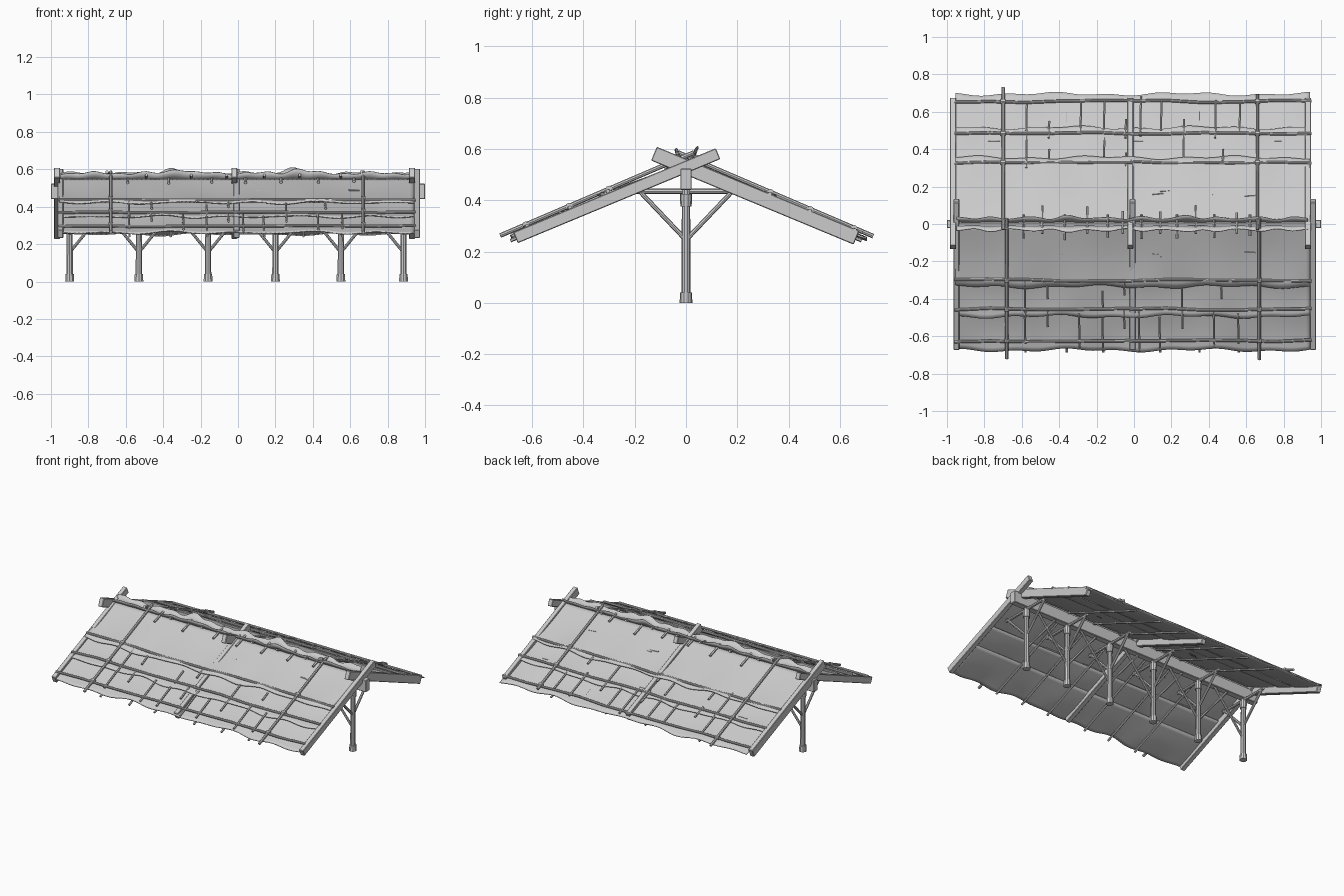
import bpy, bmesh, random
from math import sin, cos, pi, exp
from mathutils import Vector, Matrix

if "Cube" in bpy.data.objects:
    bpy.data.objects.remove(bpy.data.objects["Cube"])

random.seed(4)
SLOPE, RIDGE = 0.43, 0.55

def roof(y):
    return RIDGE - SLOPE * abs(y)

def finish(bm, name, smooth=True):
    bmesh.ops.recalc_face_normals(bm, faces=bm.faces)
    me = bpy.data.meshes.new(name)
    bm.to_mesh(me)
    bm.free()
    ob = bpy.data.objects.new(name, me)
    bpy.context.collection.objects.link(ob)
    if smooth:
        bpy.context.view_layer.objects.active = ob
        ob.select_set(True)
        bpy.ops.object.shade_smooth_by_angle(angle=0.6)
        ob.select_set(False)
    return ob

def rod(bm, a, b, r1, r2=None, sides=8):
    # tapered round pole from a to b
    a, b = Vector(a), Vector(b)
    d = b - a
    m = Matrix.Translation((a + b) / 2) @ d.to_track_quat('Z', 'Y').to_matrix().to_4x4()
    bmesh.ops.create_cone(bm, cap_ends=True, segments=sides, radius1=r1,
                          radius2=r1 if r2 is None else r2, depth=d.length, matrix=m)

def beam(name, a, b, w, h):
    # squared timber from a to b, lightly bevelled
    a, b = Vector(a), Vector(b)
    d = b - a
    m = (Matrix.Translation((a + b) / 2) @ d.to_track_quat('Y', 'Z').to_matrix().to_4x4()
         @ Matrix.Diagonal((w, d.length, h, 1)))
    bm = bmesh.new()
    bmesh.ops.create_cube(bm, size=1, matrix=m)
    bmesh.ops.bevel(bm, geom=bm.edges[:], offset=0.003, segments=1, affect='EDGES')
    return finish(bm, name, False)

def sheet(name, nu, nv, func, thick):
    # grid surface from func(u, v), thickened
    bm = bmesh.new()
    g = [[bm.verts.new(func(i / nu, j / nv)) for j in range(nv + 1)] for i in range(nu + 1)]
    for i in range(nu):
        for j in range(nv):
            bm.faces.new((g[i][j], g[i + 1][j], g[i + 1][j + 1], g[i][j + 1]))
    ob = finish(bm, name)
    s = ob.modifiers.new('thickness', 'SOLIDIFY')
    s.thickness, s.offset = thick, 0
    return ob

# ridge beam
beam('ridge_beam', (-1, 0, 0.482), (1, 0, 0.482), 0.044, 0.082)

# posts with foot, collar, braces and tie rods
posts = [-0.90, -0.53, -0.16, 0.20, 0.55, 0.885]
for k, x in enumerate(posts):
    bm = bmesh.new()
    rod(bm, (x, 0, 0.02), (x, 0, 0.45), 0.018, 0.016, 10)
    rod(bm, (x, 0, 0), (x, 0, 0.04), 0.025, 0.023, 10)
    rod(bm, (x, 0, 0.375), (x, 0, 0.425), 0.022, 0.024, 10)
    finish(bm, 'post')
    bm = bmesh.new()
    for s in (-1, 1):
        rod(bm, (x, 0, 0.245), (x, s * 0.19, 0.445), 0.009)
        if 0 <= k + s < len(posts):
            rod(bm, (x, 0, 0.155), (x + s * 0.235, 0, 0.445), 0.008)
    rod(bm, (x, -0.2, 0.435), (x, 0.2, 0.435), 0.01)
    finish(bm, 'post_braces')

# crossed rafters at both ends and the middle
for s, xs, h in ((-1, (-0.95, -0.008, 0.957), 0.046), (1, (-0.968, -0.02, 0.93), 0.058)):
    for x in xs:
        beam('rafter', (x, -s * 0.125, 0.53 + 0.125 * 0.415),
             (x, s * 0.665, 0.53 - 0.665 * 0.415), 0.032, h)

# overlapping roof cloths on each slope: (start, end) distance from ridge, lift at lower edge
layers = [(0.44, 0.675, 0.002), (0.285, 0.495, 0.010), (0.0, 0.335, 0.016)]
for s in (-1, 1):
    shift = 0.02 * (s > 0)
    for k, (y0, y1, lift) in enumerate(layers):
        p, q = random.uniform(0, 6), random.uniform(0, 6)
        def cloth(u, v):
            x = -0.955 + 1.897 * u
            edge = 0.006 * sin(9 * x + p) + 0.005 * sin(23 * x + q)
            y = y0 + (y1 + shift - y0 + edge) * v
            sag = -0.006 * sin(pi * v) * (1 + 0.6 * sin(8 * x + q))
            flutter = 0.005 * v * v * sin(17 * x + p)
            return (x, s * y, roof(y) + lift * v - 0.004 * (1 - v) * (y0 > 0) + sag + flutter)
        sheet('roof_cloth', 80, 10, cloth, 0.006)

# horizontal battens holding the lower edges, in two slightly bent halves
for s in (-1, 1):
    bm = bmesh.new()
    for d in (0.30, 0.455, 0.625):
        d += 0.03 * (s > 0)
        for x0, x1 in ((-0.96, -0.01), (-0.02, 0.95)):
            n = 5
            pts = []
            for i in range(n + 1):
                y = d + random.uniform(-0.006, 0.006)
                pts.append((x0 + (x1 - x0) * i / n, s * y, roof(y) + 0.016))
            for a, b in zip(pts, pts[1:]):
                rod(bm, a, b, 0.008)
    finish(bm, 'roof_battens')

# long poles running down each slope, with rope knots at the battens
for s, xs in ((-1, ((-0.68, 0.72), (0.67, 0.725))), (1, ((-0.70, 0.73), (0.66, 0.69)))):
    bm = bmesh.new()
    for x, end in xs:
        rod(bm, (x, -s * 0.03, roof(0) + 0.036), (x, s * end, roof(end) + 0.024), 0.009)
        for d in (0.30, 0.455, 0.625):
            y = d + 0.03 * (s > 0)
            rod(bm, (x - 0.013, s * y, roof(y) + 0.022), (x + 0.013, s * y, roof(y) + 0.022), 0.014)
    finish(bm, 'slope_poles')

# short sticks: (x, first batten row, start, end)
sticks = [(-0.58, 0.30, 0.50), (-0.46, 0.46, 0.55), (-0.46, 0.33, 0.40), (-0.58, 0.50, 0.64),
          (-0.29, 0.48, 0.66), (-0.165, 0.36, 0.46), (-0.165, 0.50, 0.66), (-0.05, 0.31, 0.38),
          (-0.05, 0.46, 0.56), (0.03, 0.47, 0.68), (0.14, 0.50, 0.66), (0.26, 0.34, 0.56),
          (0.43, 0.46, 0.66), (0.47, 0.34, 0.40), (0.56, 0.48, 0.64)]
for s in (-1, 1):
    bm = bmesh.new()
    for x, a, b in sticks:
        x += 0.004 * s
        rod(bm, (x, s * a, roof(a) + 0.012), (x + 0.003, s * b, roof(b) + 0.012), 0.0065, sides=6)
    finish(bm, 'short_sticks')

# thin support poles under the cloth, poking out slightly at the eaves
for s in (-1, 1):
    bm = bmesh.new()
    for x in (-0.58, -0.36, -0.165, 0.14, 0.35, 0.56):
        rod(bm, (x, 0, roof(0) - 0.022), (x, s * 0.685, roof(0.685) - 0.013), 0.007, sides=6)
    finish(bm, 'under_poles')

# ridge pegs through the cloth
bm = bmesh.new()
for i, x in enumerate((-0.59, -0.49, -0.37, -0.25, -0.14, -0.06, 0.04, 0.14,
                       0.23, 0.33, 0.43, 0.55, 0.62)):
    s = 1 if i % 2 else -1
    e = random.uniform(0.06, 0.1)
    rod(bm, (x, -s * 0.05, roof(0) + 0.02), (x, s * e, roof(e) + 0.012), 0.008, sides=6)
finish(bm, 'ridge_pegs')

# ragged upright flaps along the ridge
for s in (-1, 1):
    def flap(u, v):
        x = -0.95 + 1.88 * u
        h = 0.036 + 0.005 * sin(21 * x + s) + 0.004 * sin(47 * x)
        for c in (-0.34, 0.30):
            h += 0.022 * exp(-((x - c + 0.02 * s) / 0.06) ** 2)
        return (x, s * (0.006 + v * (0.012 + 0.4 * h + 0.006 * sin(31 * x))), 0.54 + v * h * 1.1)
    sheet('ridge_flap', 90, 2, flap, 0.004)

# small mended tears on the upper cloth
bm = bmesh.new()
for s in (-1, 1):
    for x0, d in ((-0.36, 0.16), (-0.32, 0.19), (0.13, 0.16), (0.17, 0.175), (0.43, 0.155), (0.62, 0.15)):
        rod(bm, (x0 - 0.03, s * d, roof(d) + 0.003), (x0 + 0.03, s * (d + 0.004), roof(d) + 0.001), 0.005, 0.003, 6)
finish(bm, 'cloth_tears')
